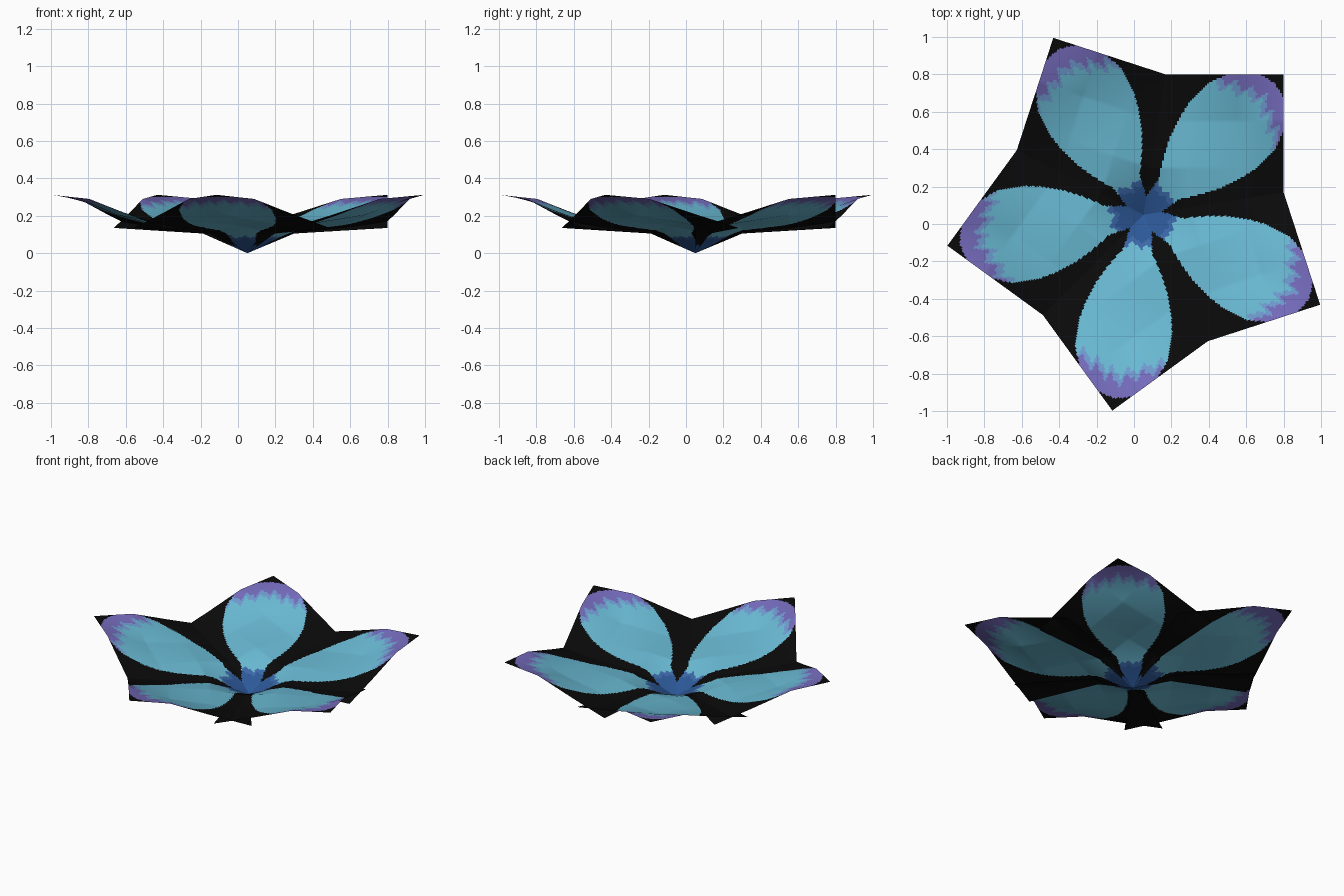
import bpy
import math

if "Cube" in bpy.data.objects:
    bpy.data.objects.remove(bpy.data.objects["Cube"])

CENTER = (0.05, 0.05)   # where the petals meet
SIDE = 0.75             # each petal is a square sheet standing on one corner
N = 75                  # fine divisions per side, a multiple of 3

# Height of the sheet on a coarse 4 x 4 lattice, symmetric about the midrib
HEIGHT = [(0.0, 0.105, 0.12, 0.135),
          (0.105, 0.15, 0.165, 0.21),
          (0.12, 0.165, 0.205, 0.29),
          (0.135, 0.21, 0.29, 0.312)]

# Half width of the painted petal along the midrib: (distance, half width)
OUTLINE = [(0.0, 0.06), (0.05, 0.055), (0.12, 0.065), (0.2, 0.08), (0.3, 0.145),
           (0.4, 0.195), (0.5, 0.23), (0.6, 0.25), (0.68, 0.255), (0.76, 0.247),
           (0.85, 0.21), (0.92, 0.155), (0.97, 0.09), (0.995, 0.0)]

COLOURS = [("black_backing", (0.003, 0.003, 0.003)),
           ("petal_blue", (0.145, 0.50, 0.67)),
           ("tip_periwinkle", (0.165, 0.33, 0.64)),
           ("tip_purple", (0.18, 0.15, 0.51)),
           ("heart_blue", (0.026, 0.10, 0.32)),
           ("heart_rim_blue", (0.045, 0.14, 0.40))]

materials = []
for name, rgb in COLOURS:
    mat = bpy.data.materials.new(name)
    mat.diffuse_color = (*rgb, 1.0)
    mat.use_nodes = True
    mat.node_tree.nodes["Principled BSDF"].inputs["Base Color"].default_value = mat.diffuse_color
    materials.append(mat)


def height(i, j):
    """Bilinear height at fine lattice point i, j."""
    a, b = i * 3 / N, j * 3 / N
    i0, j0 = min(int(a), 2), min(int(b), 2)
    a, b = a - i0, b - j0
    low = HEIGHT[i0][j0] * (1 - b) + HEIGHT[i0][j0 + 1] * b
    high = HEIGHT[i0 + 1][j0] * (1 - b) + HEIGHT[i0 + 1][j0 + 1] * b
    return low * (1 - a) + high * a


def half_width(r):
    for (r0, w0), (r1, w1) in zip(OUTLINE, OUTLINE[1:]):
        if r <= r1:
            return w0 + (w1 - w0) * (r - r0) / (r1 - r0)
    return -1.0


def paint(r, s, phase):
    """Colour slot from distance along the midrib r and sideways offset s."""
    if abs(s) > half_width(r):
        return 0
    jag = 0.022 * math.sin(75 * s + phase) + 0.014 * math.sin(150 * s + 2 * phase)
    if r + jag * 0.5 < 0.14:
        return 4
    if r + jag * 0.5 < 0.17:
        return 5
    tip = r + 0.45 * abs(s) + jag
    if tip > 0.905:
        return 3
    if tip > 0.865:
        return 2
    return 1


def make_petal(number):
    # Square sheet with the midrib along the petal direction
    turn = math.radians(45 + 72 * number)
    c, s = math.cos(turn), math.sin(turn)
    step = SIDE / N
    root2 = math.sqrt(2)
    verts = []
    for i in range(N + 1):
        for j in range(N + 1):
            along, across = (i + j) * step / root2, (j - i) * step / root2
            verts.append((CENTER[0] + along * c - across * s,
                          CENTER[1] + along * s + across * c,
                          height(i, j)))
    faces, slots = [], []
    for i in range(N):
        for j in range(N):
            k = i * (N + 1) + j
            faces.append((k, k + N + 1, k + N + 2, k + 1))
            slots.append(paint((i + j + 1) * step / root2,
                               (j - i) * step / root2, number * 1.3))
    mesh = bpy.data.meshes.new("petal")
    mesh.from_pydata(verts, [], faces)
    for mat in materials:
        mesh.materials.append(mat)
    for poly, slot in zip(mesh.polygons, slots):
        poly.material_index = slot
        poly.use_smooth = True
    mesh.update()
    obj = bpy.data.objects.new("petal_%d" % (number + 1), mesh)
    bpy.context.collection.objects.link(obj)


# Five overlapping petals around the heart
for n in range(5):
    make_petal(n)
